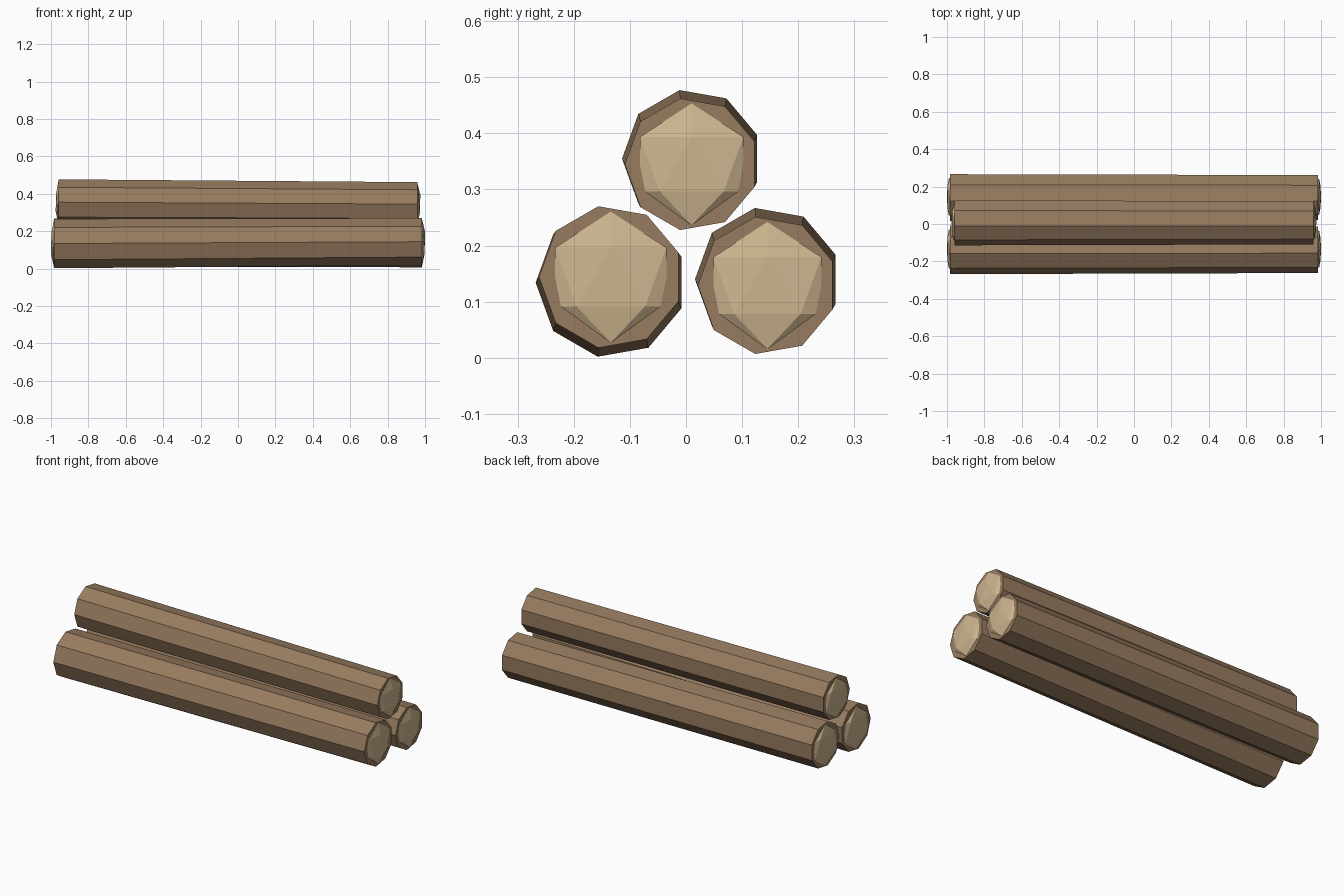
import bpy, bmesh
from math import cos, sin, radians
from mathutils import Matrix

if "Cube" in bpy.data.objects:
    bpy.data.objects.remove(bpy.data.objects["Cube"])


def material(name, rgb):
    m = bpy.data.materials.new(name)
    m.diffuse_color = (*rgb, 1)
    m.use_nodes = True
    m.node_tree.nodes["Principled BSDF"].inputs["Base Color"].default_value = m.diffuse_color
    return m


BARK = material("bark", (0.31, 0.20, 0.115))
CUT = material("cut_wood", (0.62, 0.47, 0.28))


def finish(bm, name, mat):
    bmesh.ops.recalc_face_normals(bm, faces=bm.faces)
    mesh = bpy.data.meshes.new(name)
    bm.to_mesh(mesh)
    bm.free()
    mesh.materials.append(mat)
    bpy.context.collection.objects.link(bpy.data.objects.new(name, mesh))


def log(name, half, y, left, right):
    """Nine-sided tapered trunk; left and right are (centre z, radius) of each end."""
    bm = bmesh.new()
    rings = []
    for x, (z, r) in ((-half, left), (half, right)):
        rings.append([bm.verts.new((x, y + r * cos(radians(180 + 40 * i)),
                                    z + r * sin(radians(180 + 40 * i)))) for i in range(9)])
    a, b = rings
    for i in range(9):
        j = (i + 1) % 9
        bm.faces.new((a[i], a[j], b[j], b[i]))
    bm.faces.new(a)
    bm.faces.new(b)
    finish(bm, name, BARK)

    # flattened faceted cut-wood cap at each end
    for side, x, (z, r) in (("left", -half, left), ("right", half, right)):
        bm = bmesh.new()
        s = r * 0.912
        m = Matrix.Translation((x, y, z)) @ Matrix.Diagonal((0.0168, s, s, 1))
        bmesh.ops.create_icosphere(bm, subdivisions=1, radius=1, matrix=m)
        finish(bm, f"{name}_{side}_cut_end", CUT)


# two logs on the ground, a shorter one resting above
log("front_log", 0.985, -0.134, (0.134, 0.134), (0.144, 0.128))
log("back_log", 0.985, 0.145, (0.140, 0.129), (0.129, 0.124))
log("top_log", 0.960, 0.010, (0.355, 0.124), (0.345, 0.119))
